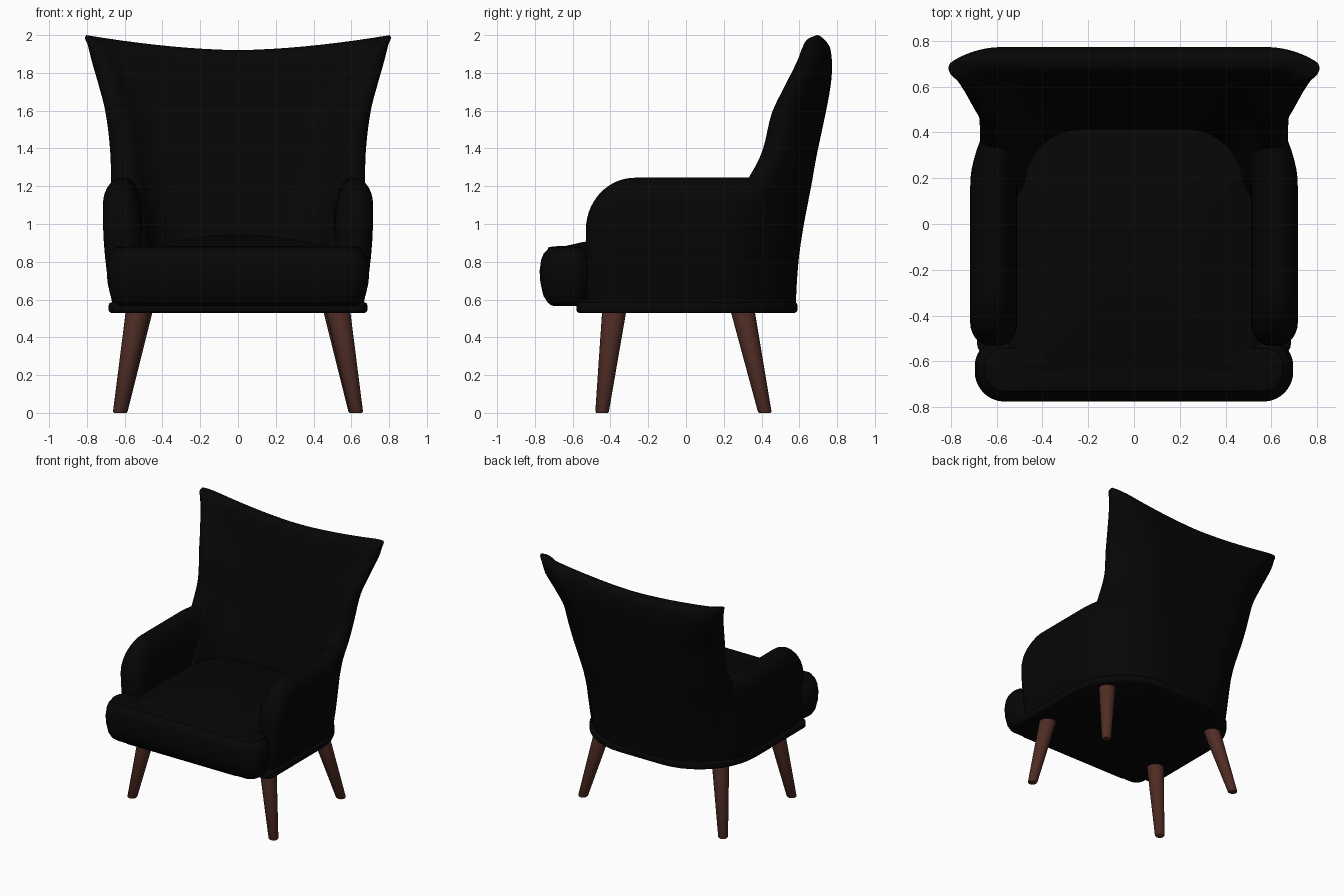
import bpy, bmesh, math
from mathutils import Vector

if "Cube" in bpy.data.objects:
    bpy.data.objects.remove(bpy.data.objects["Cube"])


def material(name, col):
    m = bpy.data.materials.new(name)
    m.diffuse_color = (*col, 1)
    m.use_nodes = True
    m.node_tree.nodes["Principled BSDF"].inputs["Base Color"].default_value = m.diffuse_color
    return m


BLACK = material("black fabric", (0.0018, 0.0018, 0.0018))
WOOD = material("brown wood", (0.08, 0.026, 0.018))


def loft(name, rings, mat, strip_caps=False):
    """Skin closed rings of equal length and cap both ends."""
    bm = bmesh.new()
    vs = [[bm.verts.new(p) for p in r] for r in rings]
    n = len(vs[0])
    for a, b in zip(vs, vs[1:]):
        for i in range(n):
            j = (i + 1) % n
            bm.faces.new((a[i], a[j], b[j], b[i]))
    for r in (vs[0], vs[-1]):
        if strip_caps:  # thin curved ends: join each point to its mirror point
            for j in range(n // 2):
                face = dict.fromkeys((r[j], r[j + 1], r[-(j + 1) % n], r[-j % n]))
                bm.faces.new(list(face))
        else:
            bm.faces.new(r)
    bmesh.ops.recalc_face_normals(bm, faces=bm.faces)
    me = bpy.data.meshes.new(name)
    bm.to_mesh(me)
    bm.free()
    me.materials.append(mat)
    ob = bpy.data.objects.new(name, me)
    bpy.context.collection.objects.link(ob)
    return ob


def outline(hx, y0, y1, rf, rb, inset):
    """Rounded rectangle in plan with separate front and back corner radii."""
    hx, y0, y1 = hx - inset, y0 + inset, y1 - inset
    pts = []
    for sx, y, sy, r, start in ((1, y0, 1, rf, -90), (1, y1, -1, rb, 0),
                                (-1, y1, -1, rb, 90), (-1, y0, 1, rf, 180)):
        r = max(r - inset, 0.01)
        cx, cy = sx * (hx - r), y + sy * r
        for k in range(11):
            a = math.radians(start + 9 * k)
            pts.append((cx + r * math.cos(a), cy + r * math.sin(a)))
    return pts


def slab(name, shape, levels, crown=0.0):
    """Stack of inset outlines, with an optional domed top."""
    rings = [[(x, y, z) for x, y in outline(*shape, i)] for z, i in levels]
    if crown:
        top, cy = rings[-1], (shape[1] + shape[2]) / 2
        for k in (0.9, 0.75, 0.55, 0.35, 0.15, 0.03):
            rings.append([(x * k, cy + (y - cy) * k, z + crown * (1 - k * k)) for x, y, z in top])
    return loft(name, rings, BLACK)


# Base plate with heavily rounded back corners
slab("base_plate", (0.685, -0.58, 0.59, 0.06, 0.5),
     [(0.53, 0.012), (0.536, 0.003), (0.545, 0), (0.57, 0), (0.58, 0.004), (0.586, 0.015)])

# Seat cushion and its wide front roll
slab("seat_cushion", (0.55, -0.74, 0.45, 0.08, 0.26),
     [(0.57, 0.02), (0.82, 0), (0.85, 0.008), (0.865, 0.03), (0.87, 0.05)], 0.075)
slab("seat_front_roll", (0.695, -0.775, -0.5, 0.13, 0.12),
     [(0.565, 0.085), (0.568, 0.065), (0.585, 0.042), (0.62, 0.02), (0.69, 0.004),
      (0.75, 0), (0.81, 0.008), (0.845, 0.022), (0.86, 0.038), (0.866, 0.043),
      (0.874, 0.044), (0.878, 0.052), (0.88, 0.065)], 0.004)

# Curved winged back: z, half width, rear y, thickness, wing depth, wing angle
ROWS = [(0.56, 0.655, 0.580, 0.19, 0.39, 88), (0.80, 0.66, 0.594, 0.19, 0.33, 86),
        (1.00, 0.668, 0.62, 0.185, 0.27, 78), (1.25, 0.674, 0.665, 0.17, 0.165, 60),
        (1.40, 0.678, 0.69, 0.16, 0.125, 50), (1.60, 0.703, 0.73, 0.155, 0.12, 47),
        (1.75, 0.742, 0.758, 0.145, 0.085, 43), (1.87, 0.777, 0.772, 0.14, 0.045, 35),
        (1.95, 0.797, 0.765, 0.11, 0.036, 32), (1.985, 0.81, 0.745, 0.07, 0.03, 28),
        (2.0, 0.803, 0.72, 0.01, 0.02, 24)]


def smooth_rows(rows, steps):
    """Cubic interpolation of table rows over their first column."""
    def slope(i, c):
        a, b = rows[max(i - 1, 0)], rows[min(i + 1, len(rows) - 1)]
        return (b[c] - a[c]) / (b[0] - a[0])
    out = []
    for i in range(len(rows) - 1):
        p, q = rows[i], rows[i + 1]
        h = q[0] - p[0]
        for k in range(steps):
            t = k / steps
            out.append([p[0] + h * t] + [
                (2 * t**3 - 3 * t * t + 1) * p[c] + (t**3 - 2 * t * t + t) * h * slope(i, c)
                + (3 * t * t - 2 * t**3) * q[c] + (t**3 - t * t) * h * slope(i + 1, c)
                for c in range(1, len(p))])
    return out + [list(rows[-1])]


def back_ring(z, w, rear, t, depth, ang):
    A = math.radians(ang)
    R = depth / (1 - math.cos(A))
    yc, x0 = rear - t / 2, w - t / 2 - R * math.sin(A)
    mid = [(x0 * k / 8, yc, 0.0) for k in range(-7, 8)]
    arc = [(x0 + R * math.sin(A * k / 10), yc - R * (1 - math.cos(A * k / 10)), A * k / 10)
           for k in range(11)]
    line = [(-x, y, -a) for x, y, a in reversed(arc)] + mid + arc
    ex, ey, _ = arc[-1]
    caps = [A + math.pi * k / 8 for k in range(1, 8)]
    ring = [(-ex, ey, -p) for p in reversed(caps[:4])] + line   # starts at the left tip
    ring += [(ex, ey, p) for p in caps]
    ring += [(x, y, a + math.pi) for x, y, a in reversed(line)]
    ring += [(-ex, ey, -p) for p in reversed(caps[4:])]
    pts = []
    for x, y, p in ring:
        px, py = x + t / 2 * math.sin(p), y + t / 2 * math.cos(p)
        u = min(abs(px) / w, 1)
        pts.append((px, py, 0.56 + (z - 0.56) * (1 - 0.055 * (1 - u**1.7))))
    return pts


loft("wing_back", [back_ring(*r) for r in smooth_rows(ROWS, 4)], BLACK, True)


# Arms: arched sections along y, rounded at the front, bending in to meet the back
def arm_ring(y, s):
    f = max(0, min(1, (-0.43 - y) / 0.1))
    wide = 0.22 + 0.78 * math.sqrt(1 - f * f)
    g = max(0, min(1, (-0.27 - y) / 0.26))
    h = 0.97 + 0.275 * math.sqrt(1 - g * g)
    hw = 0.1025 * wide
    out_h, in_h = [v * (0.4 + 0.6 * wide) for v in (0.14, 0.24)]   # softer inner shoulder
    sec = [(1, 0.57 + (h - out_h - 0.57) * k / 6) for k in range(6)]
    for k in range(15):
        a = math.pi * k / 14
        sec.append((math.cos(a), h - (out_h if k < 7 else in_h) * (1 - math.sin(a))))
    sec += [(-1, 0.57 + (h - in_h - 0.57) * k / 6) for k in reversed(range(6))]
    pts = []
    for c, z in sec:
        x = 0.6125 + hw * c
        if c > 0:
            x -= 0.22 * max(0, 1.05 - z)**2 * c
        t = min(1, max(0, (z - 0.6) / 0.6))
        x -= max(0, y - 0.17)**2 * (2.3 - 1.7 * t**3)
        pts.append((s * x, y, z))
    return pts


stations = [-0.53 + 0.26 * (1 - math.cos(math.pi / 2 * k / 14)) for k in range(15)]
stations += [-0.27 + 0.71 * k / 18 for k in range(1, 19)]
for s, side in ((1, "right"), (-1, "left")):
    loft(side + "_arm", [arm_ring(y, s) for y in stations], BLACK)


# Splayed tapered legs
def leg(name, top, foot):
    rings = []
    for t, r in ((0, 0.03), (0.012, 0.036), (1, 0.064)):
        c = Vector(foot).lerp(Vector(top), t)
        rings.append([(c.x + r * math.cos(math.tau * k / 24),
                       c.y + r * math.sin(math.tau * k / 24), c.z) for k in range(24)])
    loft(name, rings, WOOD)


for s, side in ((1, "right"), (-1, "left")):
    leg("front_leg_" + side, (s * 0.53, -0.38, 0.54), (s * 0.627, -0.445, 0))
    leg("back_leg_" + side, (s * 0.515, 0.30, 0.54), (s * 0.622, 0.418, 0))

# Smooth shading with sharp rims kept
for ob in bpy.context.collection.objects:
    ob.select_set(True)
    bpy.context.view_layer.objects.active = ob
bpy.ops.object.shade_smooth_by_angle(angle=math.radians(50))
